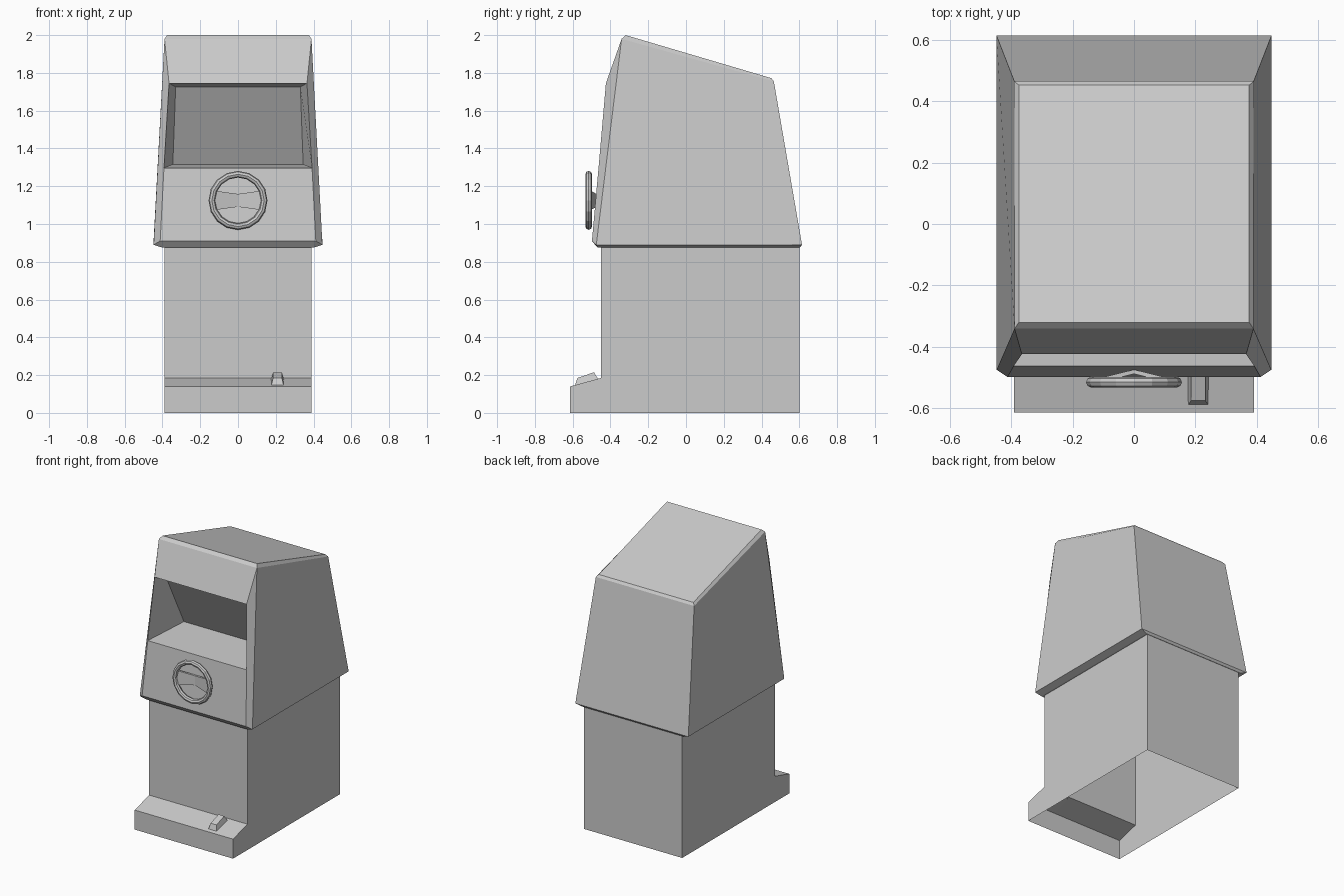
import bpy, bmesh
from math import pi

if "Cube" in bpy.data.objects:
    bpy.data.objects.remove(bpy.data.objects["Cube"])


def finish(bm, name):
    bmesh.ops.remove_doubles(bm, verts=bm.verts, dist=1e-5)
    bmesh.ops.recalc_face_normals(bm, faces=bm.faces)
    me = bpy.data.meshes.new(name)
    bm.to_mesh(me)
    bm.free()
    ob = bpy.data.objects.new(name, me)
    bpy.context.collection.objects.link(ob)
    return ob


def symmetric_shell(name, pts, chain, sides, x0=0.0):
    """pts: right-half points; chain: edges bridged across the middle; sides: mirrored faces."""
    bm = bmesh.new()
    R = {k: bm.verts.new((x0 + x, y, z)) for k, (x, y, z) in pts.items()}
    L = {k: bm.verts.new((x0 - x, y, z)) for k, (x, y, z) in pts.items()}
    for a, b in zip(chain, chain[1:]):
        bm.faces.new((R[a], R[b], L[b], L[a]))
    for f in sides:
        bm.faces.new([R[k] for k in f])
        bm.faces.new([L[k] for k in reversed(f)])
    return finish(bm, name)


# Pedestal with foot step, open underneath
W = 0.39
base = dict(a=(W, -.613, 0), b=(W, -.613, .14), c=(W, -.45, .185),
            d=(W, -.45, .875), e=(W, .6, .875), f=(W, .6, 0))
ob = symmetric_shell("pedestal", base, "abcd", ["abcdef"])
bm = bmesh.new()
bm.from_mesh(ob.data)
# back wall
back = [v for v in bm.verts if v.co.y > .5]
bm.faces.new(sorted(back, key=lambda v: (v.co.x, v.co.z if v.co.x < 0 else -v.co.z)))
bmesh.ops.recalc_face_normals(bm, faces=bm.faces)
bm.to_mesh(ob.data)
bm.free()

# Hood with chamfered front corners and recessed screen
hood = {
    "P": (W, -.45, .875), "Q": (.4, -.468, .875),       # underside rim, front
    "F": (.412, -.498, .91), "W": (.392, -.463, 1.297),  # front panel
    "I": (.345, -.12, 1.315), "J": (.33, -.345, 1.725),  # screen
    "V": (.365, -.424, 1.745), "T": (.389, -.341, 1.98),  # visor
    "R": (.375, -.32, 2.0), "r": (.375, .452, 1.772),    # roof
    "B": (.39, .465, 1.755), "b": (.448, .614, .89),     # back panel
    "q": (.4, .603, .875), "p": (W, .6, .875),
    "S": (.447, -.475, .89),
}
symmetric_shell("hood", hood, "PQFWIJVTRrBbqp",
                ["SFWVT", "WIJV", "TRrB", "STBb", "QSbq", "QFS", "PQqp"])

# Pedal
pedal = dict(a=(.034, -.59, .14), b=(.023, -.575, .185),
             c=(.023, -.487, .215), d=(.034, -.465, .178))
symmetric_shell("pedal", pedal, "abcda", ["abcd"], x0=.209)

# Steering wheel rim
bpy.ops.mesh.primitive_torus_add(major_segments=16, minor_segments=8,
                                 major_radius=.1385, minor_radius=.0175,
                                 location=(0, -.515, 1.125), rotation=(pi / 2, 0, 0))
bpy.context.object.name = "steering_wheel_rim"

# Steering wheel spokes, dished back to the middle
bm = bmesh.new()
rings = []
for x, y, h in ((-.13, -.52, .052), (0, -.488, .034), (.13, -.52, .052)):
    rings.append([bm.verts.new((x, y + dy, 1.125 + dz))
                  for dy, dz in ((0, -h), (0, h), (.014, h), (.014, -h))])
for r, s in zip(rings, rings[1:]):
    for i in range(4):
        j = (i + 1) % 4
        bm.faces.new((r[i], r[j], s[j], s[i]))
bm.faces.new(rings[0])
bm.faces.new(rings[-1])
finish(bm, "steering_wheel_spokes")
